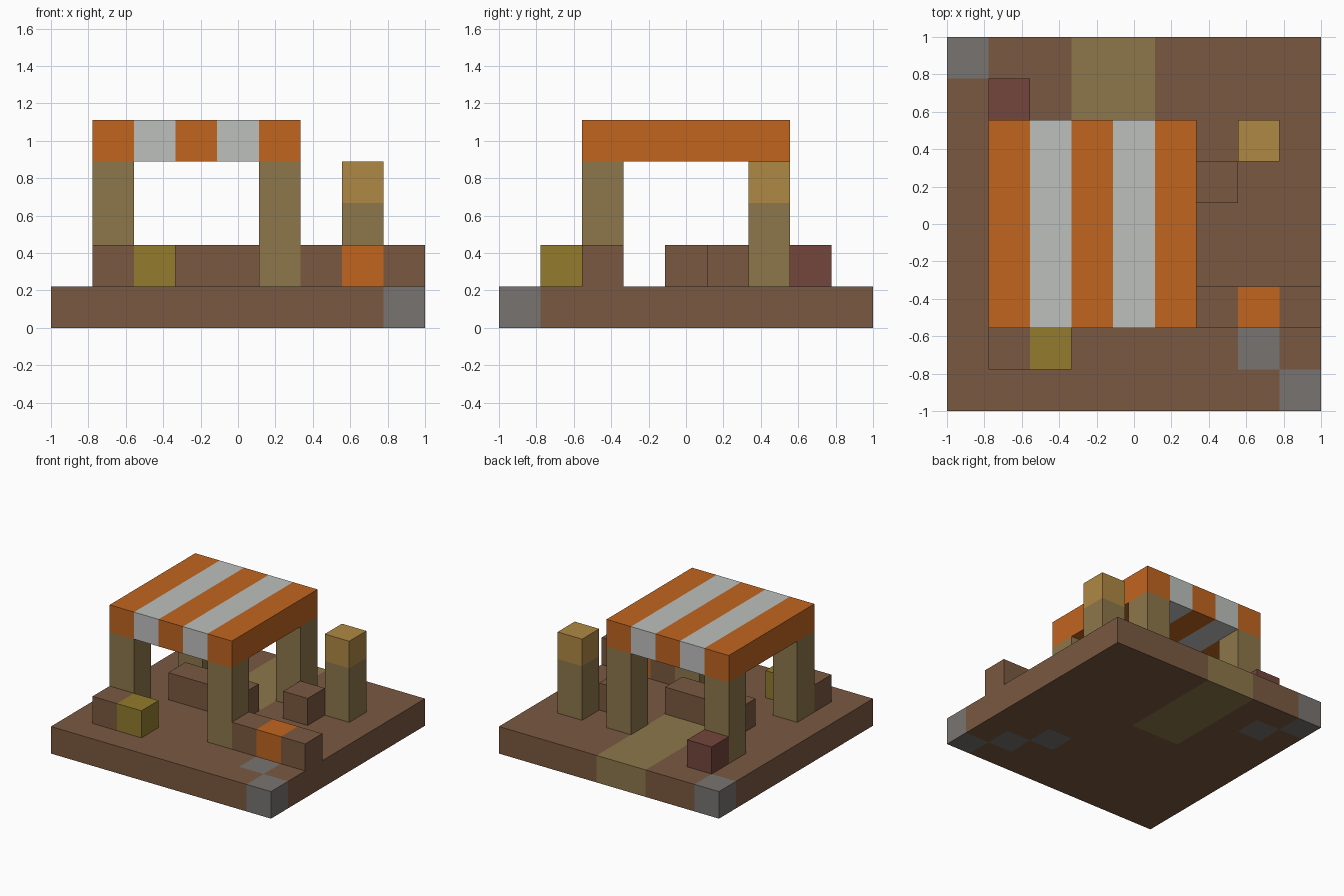
import bpy, bmesh
from math import floor
from mathutils import Vector

N = 9            # cells along each side of the base
U = 2 / N        # size of one cell

cube = bpy.data.objects.get("Cube")
if cube:
    bpy.data.objects.remove(cube, do_unlink=True)


def material(name, rgb):
    """Flat material from an 8-bit display colour."""
    lin = [((c / 255 + 0.055) / 1.055) ** 2.4 for c in rgb]
    m = bpy.data.materials.new(name)
    m.use_nodes = True
    m.diffuse_color = (*lin, 1)
    bsdf = m.node_tree.nodes["Principled BSDF"]
    bsdf.inputs["Base Color"].default_value = (*lin, 1)
    bsdf.inputs["Roughness"].default_value = 0.9
    return m


BROWN = material("brown earth", (122, 89, 65))
SAND = material("sand wood", (141, 119, 75))
GOLD = material("gold", (175, 136, 68))
ORANGE = material("orange cloth", (193, 101, 32))
WHITE = material("white cloth", (190, 192, 190))
GREY = material("grey stone", (120, 116, 113))
RED = material("dark red", (115, 70, 60))
OLIVE = material("olive yellow", (147, 124, 45))


def block(name, cell, size, paint):
    """Box of whole cells; paint is a material or a rule from cell to material."""
    rule = paint if callable(paint) else (lambda x, y, z: paint)
    bm = bmesh.new()
    bmesh.ops.create_cube(bm, size=1)
    for v in bm.verts:
        v.co = Vector((c + 0.5) * s for c, s in zip(v.co, size))
    # Cut along the cell lines only where colours can change
    if callable(paint):
        for axis in range(3):
            normal = Vector((0, 0, 0))
            normal[axis] = 1
            for k in range(1, size[axis]):
                bmesh.ops.bisect_plane(bm, geom=bm.verts[:] + bm.edges[:] + bm.faces[:],
                                       plane_co=normal * k, plane_no=normal)
    bm.normal_update()
    mats = []
    for f in bm.faces:
        inside = f.calc_center_median() - f.normal * 0.3 + Vector(cell)
        m = rule(*(floor(c) for c in inside))
        if m not in mats:
            mats.append(m)
        f.material_index = mats.index(m)
    bmesh.ops.scale(bm, vec=(U, U, U), verts=bm.verts)
    mesh = bpy.data.meshes.new(name)
    bm.to_mesh(mesh)
    bm.free()
    for m in mats:
        mesh.materials.append(m)
    obj = bpy.data.objects.new(name, mesh)
    obj.location = (cell[0] * U - 1, cell[1] * U - 1, cell[2] * U)
    bpy.context.collection.objects.link(obj)
    return obj


# Ground slab with a sandy path at the back and diagonal stepping stones
STONES = {(8, 0), (7, 1), (6, 2), (0, 8), (1, 7)}


def ground_colour(x, y, z):
    if (x, y) in STONES:
        return GREY
    return SAND if x in (3, 4) and y >= 5 else BROWN


block("ground", (0, 0, 0), (N, N, 1), ground_colour)

# Stall: four posts and a striped awning
for side, x in (("right", 1), ("left", 5)):
    for end, y in (("front", 2), ("back", 6)):
        block(f"{end}_{side}_post", (x, y, 1), (1, 1, 3), SAND)
block("awning", (1, 2, 4), (5, 5, 1), lambda x, y, z: ORANGE if x % 2 else WHITE)

# Lamp post with a gold top
block("lamp_post", (7, 6, 1), (1, 1, 2), SAND)
block("lamp", (7, 6, 3), (1, 1, 1), GOLD)

# Counters and crates on the ground
block("inner_counter", (2, 4, 1), (3, 1, 1), BROWN)
block("side_counter", (6, 2, 1), (3, 1, 1), lambda x, y, z: ORANGE if x == 7 else BROWN)
block("side_crate", (6, 5, 1), (1, 1, 1), BROWN)
block("front_crate", (1, 1, 1), (1, 1, 1), BROWN)
block("olive_crate", (2, 1, 1), (1, 1, 1), OLIVE)
block("red_crate", (1, 7, 1), (1, 1, 1), RED)
